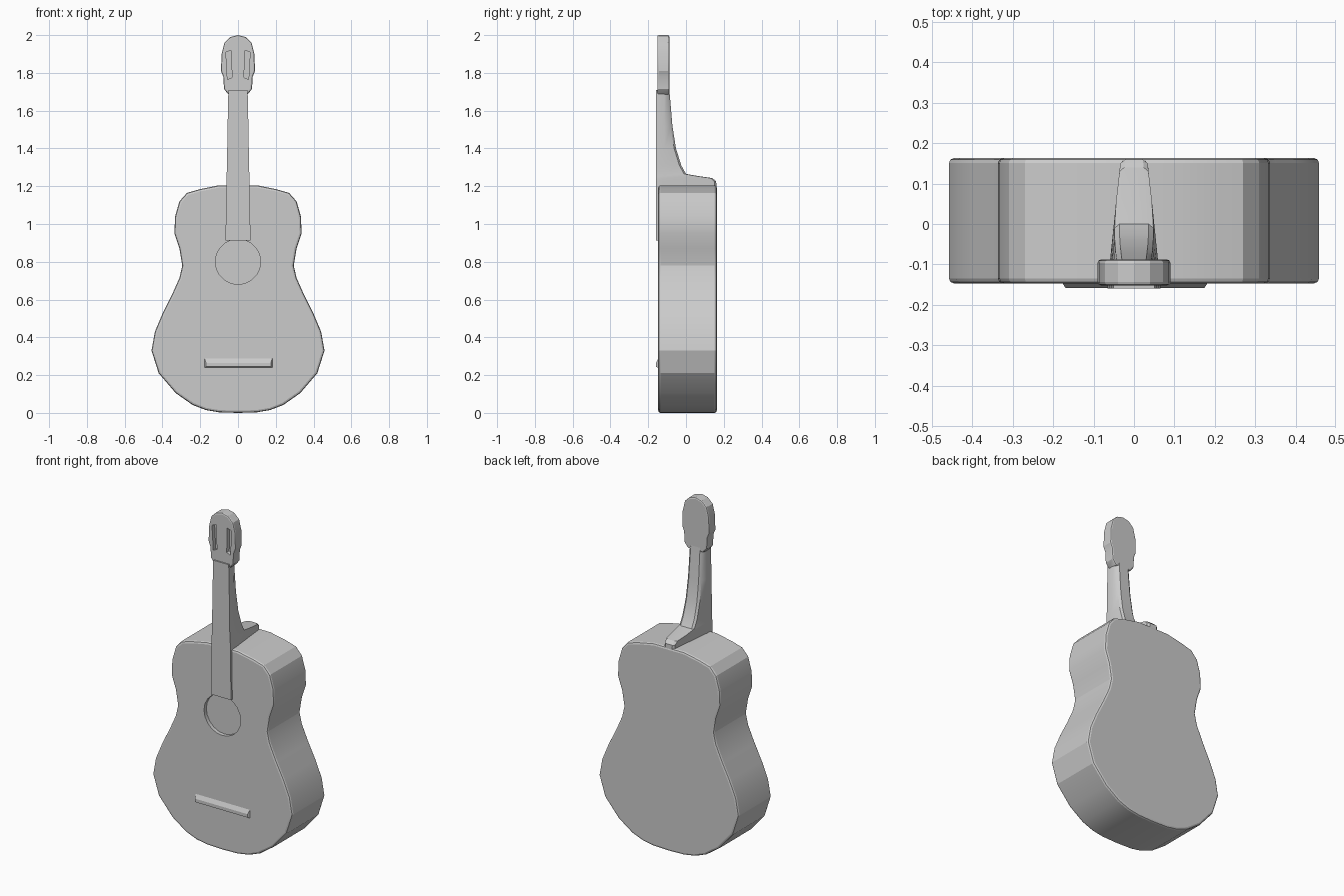
import bpy
import bmesh
import math

cube = bpy.data.objects.get("Cube")
if cube:
    bpy.data.objects.remove(cube, do_unlink=True)

grey = bpy.data.materials.new("plain grey")
grey.use_nodes = True
COLOUR = (0.6, 0.6, 0.6, 1)
grey.diffuse_color = COLOUR
grey.node_tree.nodes["Principled BSDF"].inputs["Base Color"].default_value = COLOUR


def finish(bm, name):
    """Turn a bmesh into a named grey object."""
    bmesh.ops.recalc_face_normals(bm, faces=bm.faces)
    mesh = bpy.data.meshes.new(name)
    bm.to_mesh(mesh)
    bm.free()
    mesh.materials.append(grey)
    ob = bpy.data.objects.new(name, mesh)
    bpy.context.collection.objects.link(ob)
    return ob


def loft(rings, name):
    """Skin a list of equal closed rings and cap both ends."""
    bm = bmesh.new()
    rows = [[bm.verts.new(p) for p in ring] for ring in rings]
    n = len(rows[0])
    for a, b in zip(rows, rows[1:]):
        for i in range(n):
            j = (i + 1) % n
            bm.faces.new((a[i], a[j], b[j], b[i]))
    bm.faces.new(rows[0])
    bm.faces.new(rows[-1])
    return finish(bm, name)


def slab(outline, y0, y1, name):
    """Extrude an x-z outline from y0 to y1."""
    return loft([[(x, y, z) for x, z in outline] for y in (y0, y1)], name)


def mirrored(half):
    """Complete a right-hand outline with its left-hand copy."""
    return half + [(-x, z) for x, z in reversed(half) if x > 0]


def apply(ob, kind, **settings):
    mod = ob.modifiers.new(kind.lower(), kind)
    for key, value in settings.items():
        setattr(mod, key, value)
    bpy.ops.object.select_all(action='DESELECT')
    bpy.context.view_layer.objects.active = ob
    ob.select_set(True)
    bpy.ops.object.modifier_apply(modifier=mod.name)


def cut(ob, cutter):
    cutter.hide_render = True
    apply(ob, 'BOOLEAN', operation='DIFFERENCE', solver='EXACT', object=cutter)
    bpy.data.objects.remove(cutter, do_unlink=True)


def soften(ob, width):
    apply(ob, 'BEVEL', width=width, segments=2, limit_method='ANGLE',
          angle_limit=math.radians(50))


def shade(ob, angle=22):
    bpy.ops.object.select_all(action='DESELECT')
    bpy.context.view_layer.objects.active = ob
    ob.select_set(True)
    bpy.ops.object.shade_smooth_by_angle(angle=math.radians(angle))


# Hollow-waisted body with a shallow sound hole
body = slab(mirrored([
    (0, 0), (.10, .003), (.17, .015), (.24, .042), (.33, .105), (.42, .21), (.458, .33),
    (.44, .43), (.40, .525), (.35, .625), (.31, .715), (.295, .78), (.31, .87),
    (.337, .95), (.333, 1.04), (.31, 1.12), (.27, 1.165), (.20, 1.185),
    (.10, 1.205), (0, 1.205)]), -.147, .163, "body")
soften(body, .012)
ring = [(.12 * math.cos(a), .80 + .12 * math.sin(a))
        for a in (math.tau * i / 20 for i in range(20))]
cut(body, slab(ring, -.2, -.125, "sound_hole_cutter"))
shade(body)

# Neck with flared heel: height, back depth, front half width, back half width
sections = [(1.17, .161, .062, .028), (1.225, .16, .062, .028), (1.243, .14, .062, .03),
            (1.253, .07, .061, .038), (1.265, 0, .06, .042), (1.31, -.025, .058, .042),
            (1.40, -.053, .057, .040), (1.52, -.072, .055, .038), (1.71, -.088, .051, .036)]
rings = []
for z, back, wide, thin in sections:
    half = [(wide, -.16), (wide, -.115), (thin + .006, back - .01), (thin - .006, back)]
    rings.append([(x, y, z) for x, y in half] + [(-x, y, z) for x, y in reversed(half)])
shade(loft(rings, "neck"), 30)

# Fingerboard running down to the sound hole
slab(mirrored([(.066, .912), (.062, 1.2)]), -.16, -.14, "fingerboard")

# Headstock with two recessed tuner slots
head = slab(mirrored([
    (.051, 1.685), (.074, 1.715), (.078, 1.78), (.09, 1.81), (.087, 1.90),
    (.072, 1.96), (.04, 1.99), (0, 2)]), -.152, -.088, "headstock")
soften(head, .008)
for side in (-1, 1):
    slot = [(side * x, z) for x, z in ((.032, 1.775), (.056, 1.765), (.064, 1.91), (.036, 1.92))]
    cut(head, slab(slot, -.2, -.128, "slot_cutter"))
shade(head)

# Nut joining neck and headstock
slab(mirrored([(.051, 1.69), (.051, 1.71)]), -.16, -.13, "nut")

# Bridge: a low wedge, steepest along its lower edge
profile = [(-.145, .238), (-.159, .245), (-.159, .265), (-.145, .292)]
bridge = loft([[(x * (.95 if y < -.15 else 1), y, z) for y, z in profile]
               for x in (-.178, .183)], "bridge")
